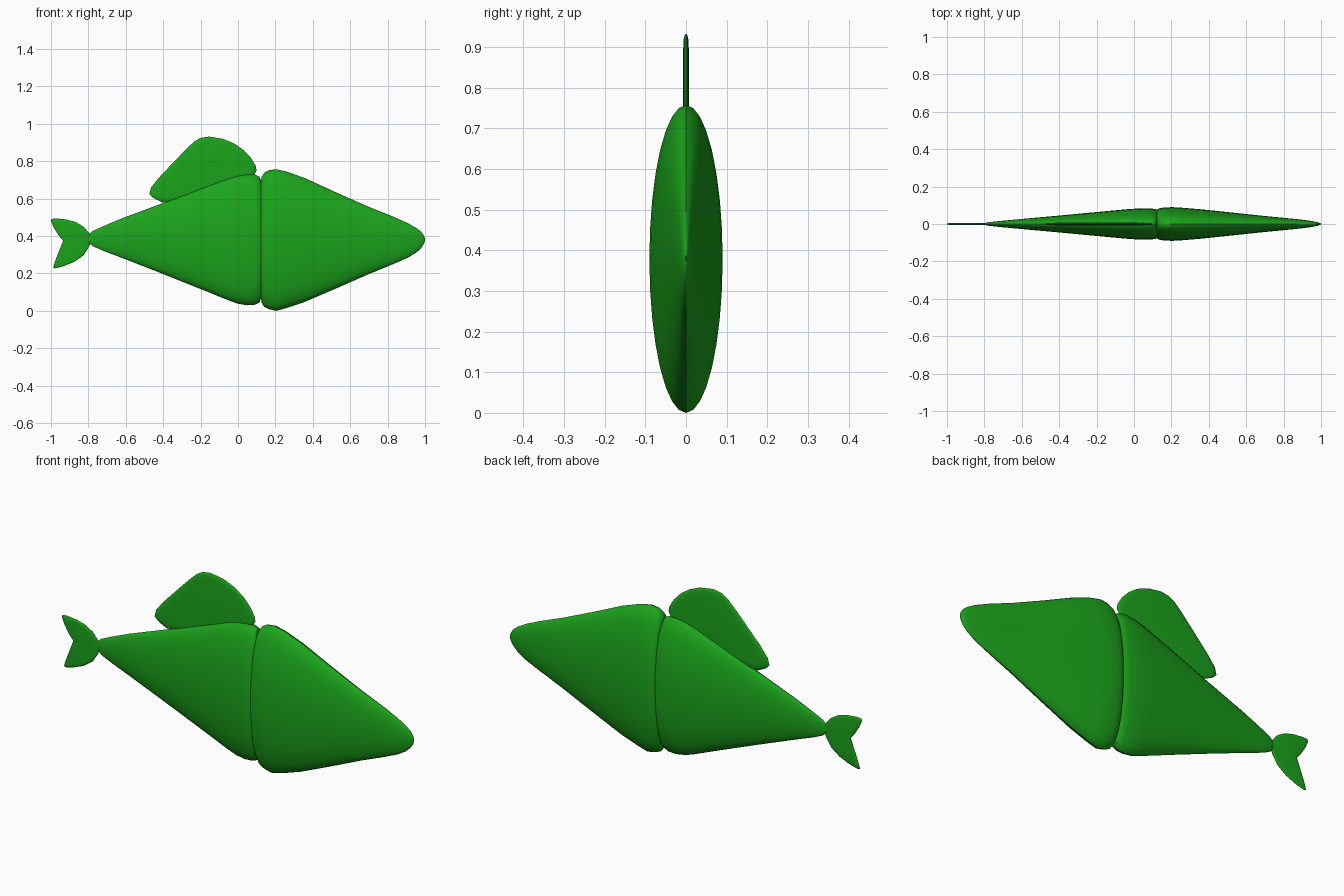
import bpy, bmesh, math

green = bpy.data.materials.new("leaf green")
green.diffuse_color = (0.011, 0.37, 0.011, 1)


def finish(name, bm):
    bmesh.ops.recalc_face_normals(bm, faces=bm.faces)
    mesh = bpy.data.meshes.new(name)
    bm.to_mesh(mesh)
    bm.free()
    mesh.materials.append(green)
    ob = bpy.data.objects.new(name, mesh)
    bpy.context.collection.objects.link(ob)
    bpy.ops.object.select_all(action='DESELECT')
    ob.select_set(True)
    bpy.context.view_layer.objects.active = ob
    bpy.ops.object.shade_smooth_by_angle(angle=math.radians(40))
    return ob


def bridge(bm, rings):
    for a, b in zip(rings, rings[1:]):
        n = len(a)
        for i in range(n):
            j = (i + 1) % n
            bm.faces.new((a[i], a[j], b[j], b[i]))
    bm.faces.new(rings[0])
    bm.faces.new(rings[-1])


def body(name, stations, squash=0.238, sides=32):
    """Loft flattened ellipses through (x, top z, bottom z) stations."""
    bm = bmesh.new()
    rings = []
    for x, top, bottom in stations:
        mid, r = (top + bottom) / 2, (top - bottom) / 2
        rings.append([bm.verts.new((x, squash * r * math.cos(a), mid + r * math.sin(a)))
                      for a in (2 * math.pi * i / sides for i in range(sides))])
    bridge(bm, rings)
    return finish(name, bm)


def fin(name, outline, centre, half):
    """Thin lens-edged plate from an outline in the x-z plane."""
    bm = bmesh.new()
    cx, cz = centre
    layers = [(0.80, -1), (0.93, -0.8), (0.985, -0.45), (1, 0),
              (0.985, 0.45), (0.93, 0.8), (0.80, 1)]
    rings = [[bm.verts.new((cx + (x - cx) * s, y * half, cz + (z - cz) * s))
              for x, z in outline] for s, y in layers]
    bridge(bm, rings)
    return finish(name, bm)


# Rear half of the body, tapering to the tail
body("rear_body", [
    (-0.802, 0.395, 0.380), (-0.795, 0.412, 0.362), (-0.775, 0.428, 0.345),
    (-0.72, 0.453, 0.321), (-0.62, 0.495, 0.283), (-0.40, 0.577, 0.197),
    (-0.20, 0.654, 0.117), (-0.05, 0.710, 0.056), (0.0, 0.724, 0.038),
    (0.05, 0.731, 0.030), (0.09, 0.729, 0.033), (0.115, 0.717, 0.045),
    (0.13, 0.68, 0.085)])

# Front half, tapering to the snout
body("front_body", [
    (0.121, 0.685, 0.075), (0.127, 0.718, 0.043), (0.14, 0.738, 0.021),
    (0.165, 0.752, 0.009), (0.205, 0.757, 0.0), (0.26, 0.745, 0.015),
    (0.36, 0.709, 0.049), (0.53, 0.631, 0.122), (0.70, 0.556, 0.197),
    (0.83, 0.504, 0.250), (0.91, 0.468, 0.285), (0.955, 0.442, 0.313),
    (0.980, 0.423, 0.337), (0.994, 0.403, 0.358), (1.0, 0.386, 0.374)])

# Back fin
fin("back_fin", [
    (-0.405, 0.580), (-0.455, 0.605), (-0.474, 0.625), (-0.465, 0.66),
    (-0.425, 0.71), (-0.34, 0.80), (-0.275, 0.867), (-0.235, 0.905),
    (-0.20, 0.925), (-0.155, 0.932), (-0.08, 0.920), (-0.02, 0.895),
    (0.03, 0.860), (0.07, 0.817), (0.095, 0.775), (0.099, 0.75),
    (0.085, 0.725), (0.05, 0.70), (-0.10, 0.64), (-0.25, 0.60)],
    (-0.17, 0.74), 0.007)

# Forked tail
fin("tail_fin", [
    (-0.782, 0.385), (-0.795, 0.415), (-0.825, 0.450), (-0.87, 0.476),
    (-0.92, 0.489), (-0.97, 0.494), (-0.998, 0.492), (-1.0, 0.480),
    (-0.985, 0.445), (-0.960, 0.405), (-0.935, 0.375), (-0.955, 0.325),
    (-0.980, 0.260), (-0.988, 0.232), (-0.978, 0.227), (-0.935, 0.238),
    (-0.875, 0.262), (-0.825, 0.298), (-0.795, 0.345)],
    (-0.875, 0.380), 0.005)
